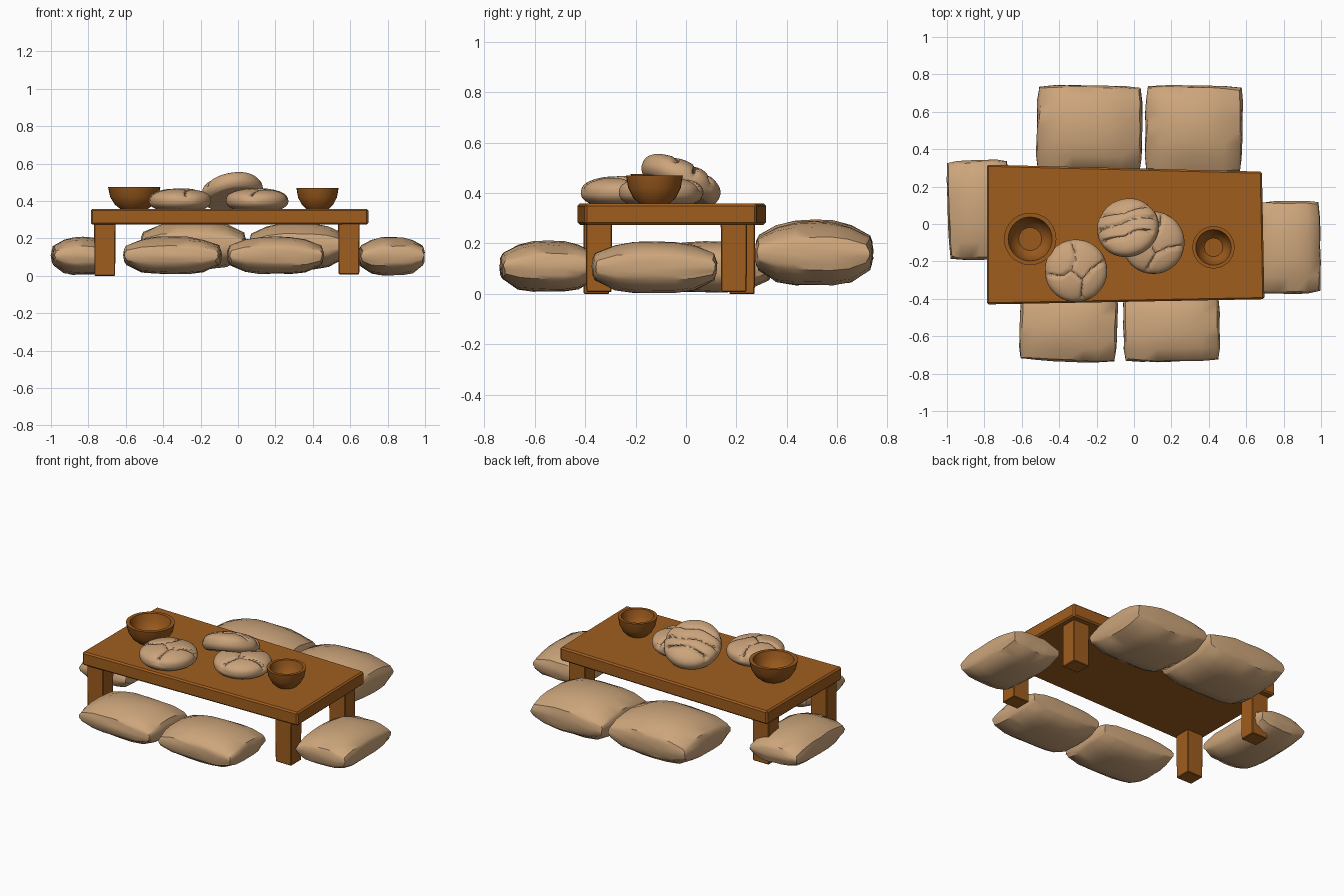
import bpy, bmesh, math, random
from mathutils import Vector, Euler

random.seed(4)
cube = bpy.data.objects.get("Cube")
if cube:
    bpy.data.objects.remove(cube, do_unlink=True)


def material(name, rgb):
    m = bpy.data.materials.new(name)
    m.use_nodes = True
    m.diffuse_color = (*rgb, 1)
    bsdf = next(n for n in m.node_tree.nodes if n.type == 'BSDF_PRINCIPLED')
    bsdf.inputs["Base Color"].default_value = (*rgb, 1)
    bsdf.inputs["Roughness"].default_value = 0.8
    return m


WOOD = material("warm wood", (0.35, 0.11, 0.013))
BOWL = material("bowl wood", (0.32, 0.10, 0.012))
CLOTH = material("tan cloth", (0.61, 0.38, 0.20))
CRUST = material("bread crust", (0.60, 0.37, 0.20))


def finish(bm, name, mat, loc=(0, 0, 0), rot=(0, 0, 0), angle=None):
    bmesh.ops.recalc_face_normals(bm, faces=bm.faces)
    me = bpy.data.meshes.new(name)
    bm.to_mesh(me)
    bm.free()
    me.materials.append(mat)
    if angle:
        me.shade_smooth()
        me.set_sharp_from_angle(angle=math.radians(angle))
    ob = bpy.data.objects.new(name, me)
    ob.location = loc
    ob.rotation_euler = Euler([math.radians(a) for a in rot])
    bpy.context.scene.collection.objects.link(ob)
    return ob


def bevel(ob, width):
    mod = ob.modifiers.new("worn edges", 'BEVEL')
    mod.width, mod.segments = width, 1


# Table top: slab with an uneven outline
def table_top():
    bm = bmesh.new()
    corners = [(-0.787, -0.43), (0.697, -0.402), (0.684, 0.28), (-0.787, 0.317)]
    base = bm.faces.new([bm.verts.new((x, y, 0.274)) for x, y in corners])
    top = bmesh.ops.extrude_face_region(bm, geom=[base], use_keep_orig=True)
    for v in top["geom"]:
        if isinstance(v, bmesh.types.BMVert):
            v.co.z = 0.358
    bevel(finish(bm, "table_top", WOOD), 0.009)


# Legs
def leg(name, x, y, foot):
    bm = bmesh.new()
    bmesh.ops.create_cube(bm, size=1)
    for v in bm.verts:
        grow = 1.0 if v.co.z > 0 else 0.96
        v.co = (v.co.x * 0.115 * grow, v.co.y * 0.105 * grow,
                0.3 if v.co.z > 0 else foot)
    bevel(finish(bm, name, WOOD, (x, y, 0)), 0.004)


# Cushion: box grid thinned toward its edges, domed above and flatter below
def cushion(name, loc, size, turn=0):
    bm = bmesh.new()
    bmesh.ops.create_cube(bm, size=2)
    bmesh.ops.subdivide_edges(bm, edges=bm.edges[:], cuts=5, use_grid_fill=True)
    for v in bm.verts:
        u, w, t = v.co
        power = 2.6 if t > 0 else 4
        thin = (1 - 0.48 * abs(u) ** power) * (1 - 0.48 * abs(w) ** power)
        draw = 1 - 0.05 * t * t
        round_u = 1 - 0.04 * abs(w) ** 4
        round_w = 1 - 0.04 * abs(u) ** 4
        rough = Vector([random.uniform(-1, 1) * 0.003 for _ in range(3)])
        v.co = Vector((u * draw * round_u * size[0], w * draw * round_w * size[1],
                       t * thin * size[2])) / 2 + rough
    finish(bm, name, CLOTH, loc, (0, 0, turn), 42)


# Bowl: lathed profile
def bowl(name, loc, radius, height):
    profile = [(0, 0), (0.52, 0), (0.74, 0.2), (0.92, 0.55), (1, 1),
               (0.84, 1), (0.77, 0.7), (0.64, 0.4), (0.44, 0.2), (0, 0.2)]
    bm = bmesh.new()
    verts = [bm.verts.new((r * radius, 0, z * height)) for r, z in profile]
    edges = [bm.edges.new(pair) for pair in zip(verts, verts[1:])]
    bmesh.ops.spin(bm, geom=verts + edges, cent=(0, 0, 0), axis=(0, 0, 1),
                   angle=math.tau, steps=28, use_duplicate=False)
    bmesh.ops.remove_doubles(bm, verts=bm.verts, dist=0.0005)
    finish(bm, name, BOWL, loc, angle=32)


def segment_distance(p, a, b):
    ab = b - a
    k = max(0, min(1, (p - a).dot(ab) / ab.length_squared))
    return (p - a - ab * k).length


# Loaf: plump squashed ball with split crust grooves
def loaf(name, loc, rot, cracks, top=0.066):
    bm = bmesh.new()
    bmesh.ops.create_icosphere(bm, subdivisions=5, radius=1)
    lines = [[Vector(p) for p in c] for c in cracks]
    for v in bm.verts:
        p = v.co.copy()
        lift = math.copysign(abs(p.z) ** 0.8, p.z)
        scale = 1
        if p.z > 0:
            d = min(segment_distance(p.xy, a, b) for c in lines for a, b in zip(c, c[1:]))
            cut = math.exp(-(d / 0.045) ** 2) * min(1, p.z * 4)
            scale = 0.97 + 0.03 * min(1, d * 3) - 0.17 * cut
        z = max(lift * top * scale, -0.045)
        v.co = (p.x * scale * 0.167, p.y * scale * 0.167, z)
    finish(bm, name, CRUST, loc, rot, 60)


table_top()
for end, x, front_y, back_y, foot in (("right", -0.712, -0.355, 0.222, 0),
                                      ("left", 0.593, -0.345, 0.19, 0.008)):
    leg("front_leg_" + end, x, front_y, foot)
    leg("back_leg_" + end, x, back_y, foot)

cushion("front_cushion_right", (-0.35, -0.545, 0.11), (0.52, 0.38, 0.20), -2)
cushion("front_cushion_left", (0.2, -0.545, 0.11), (0.515, 0.38, 0.20), 1)
cushion("back_cushion_right", (-0.238, 0.508, 0.165), (0.565, 0.465, 0.26), -1)
cushion("back_cushion_left", (0.32, 0.508, 0.16), (0.52, 0.465, 0.25), -1)
cushion("side_cushion_right", (-0.83, 0.075, 0.107), (0.33, 0.53, 0.20), 2)
cushion("side_cushion_left", (0.822, -0.125, 0.107), (0.35, 0.495, 0.205), 1)

bowl("large_bowl", (-0.555, -0.08, 0.357), 0.14, 0.118)
bowl("small_bowl", (0.425, -0.125, 0.357), 0.113, 0.113)

branching = [[(-0.1, 0.95), (0, 0.45), (-0.2, 0), (0.25, -0.35), (0.2, -0.9)],
             [(-0.9, -0.15), (-0.5, -0.2), (-0.2, 0)],
             [(0.25, -0.35), (0.55, 0.05), (0.93, 0.3)]]
slashes = [[(-0.85, 0.35), (-0.1, 0.4), (0.3, 0.6), (0.6, 0.7)],
           [(-0.95, -0.2), (-0.2, -0.05), (0.3, 0.2), (0.9, 0.3)],
           [(-0.75, -0.6), (0, -0.55), (0.4, -0.3), (0.85, -0.25)]]
loaf("loaf_front", (-0.31, -0.25, 0.403), (0, 0, 0), branching)
loaf("loaf_side", (0.103, -0.1, 0.403), (0, 0, -25), branching)
loaf("loaf_leaning", (-0.033, -0.02, 0.45), (-25, -11, 0), slashes, 0.074)
